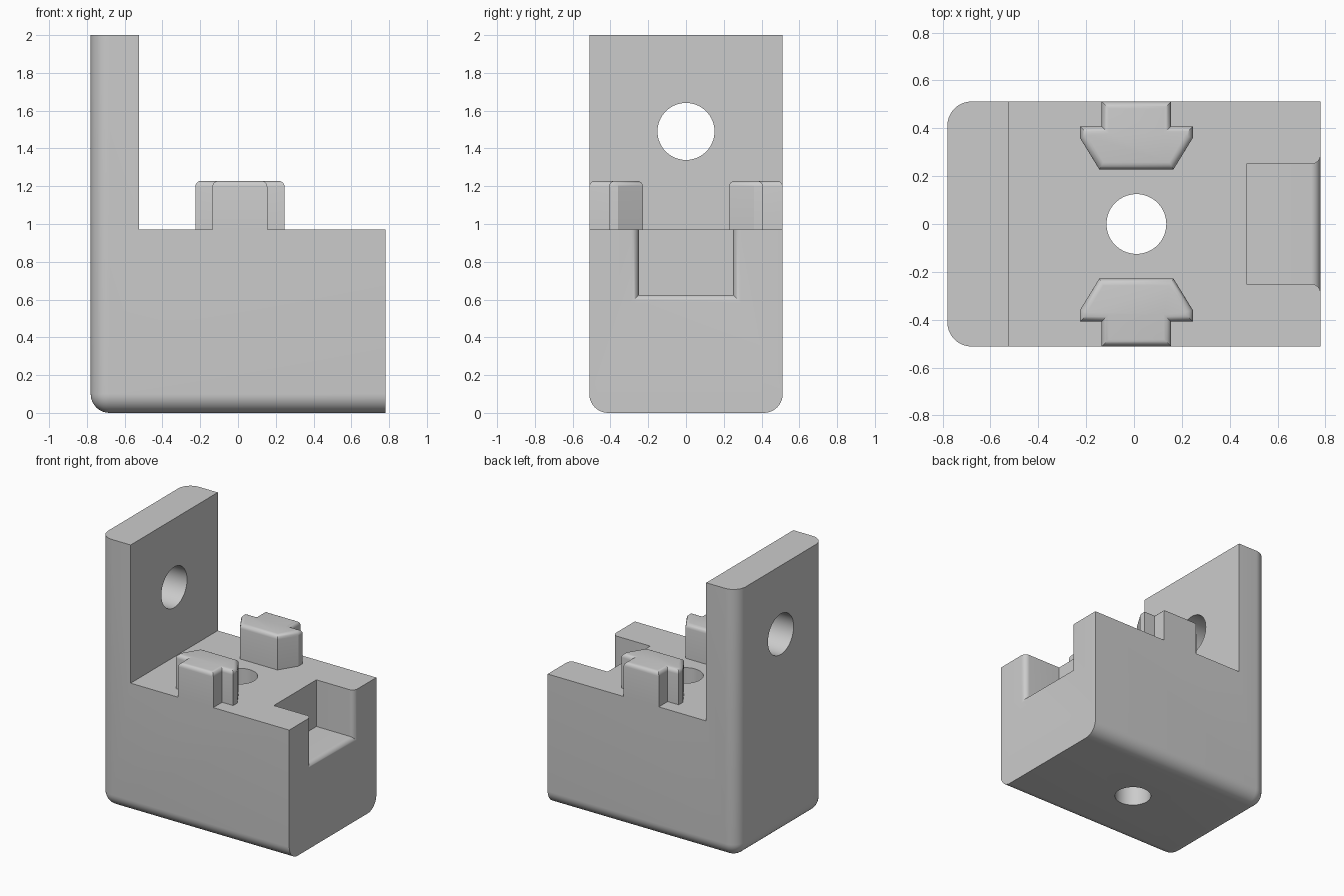
import bpy, bmesh, math
from mathutils import Matrix

if "Cube" in bpy.data.objects:
    bpy.data.objects.remove(bpy.data.objects["Cube"], do_unlink=True)

grey = bpy.data.materials.new("plain grey")
grey.use_nodes = True
COLOUR = (0.6, 0.6, 0.6, 1)
grey.diffuse_color = COLOUR
grey.node_tree.nodes["Principled BSDF"].inputs["Base Color"].default_value = COLOUR

LENGTH, WIDTH = 0.78, 0.512      # half sizes
DECK, CLIP_TOP = 0.972, 1.228
MID = 0.01                       # x of the clips and the deck hole


def finish(bm, name):
    bmesh.ops.recalc_face_normals(bm, faces=bm.faces)
    mesh = bpy.data.meshes.new(name)
    bm.to_mesh(mesh)
    bm.free()
    mesh.materials.append(grey)
    obj = bpy.data.objects.new(name, mesh)
    bpy.context.collection.objects.link(obj)
    return obj


def extrude(points, vector):
    bm = bmesh.new()
    face = bm.faces.new([bm.verts.new(p) for p in points])
    new = bmesh.ops.extrude_face_region(bm, geom=[face], use_keep_orig=True)["geom"]
    bmesh.ops.translate(bm, vec=vector, verts=[v for v in new if isinstance(v, bmesh.types.BMVert)])
    return bm


def round_edges(bm, radius, segments, rule):
    edges = [e for e in bm.edges if rule(*(v.co for v in e.verts))]
    bmesh.ops.bevel(bm, geom=edges, offset=radius, segments=segments,
                    profile=0.5, affect='EDGES', clamp_overlap=False)


def combine(target, tool, operation):
    mod = target.modifiers.new(tool.name, 'BOOLEAN')
    mod.operation, mod.solver, mod.object = operation, 'EXACT', tool
    bpy.context.view_layer.objects.active = target
    bpy.ops.object.modifier_apply(modifier=mod.name)
    bpy.data.objects.remove(tool, do_unlink=True)


def drill(target, name, radius, matrix):
    bm = bmesh.new()
    bmesh.ops.create_cone(bm, cap_ends=True, segments=64, radius1=radius,
                          radius2=radius, depth=3, matrix=matrix)
    combine(target, finish(bm, name), 'DIFFERENCE')


# L-shaped body with a tall wall at -x
outline = [(-LENGTH, 0), (LENGTH, 0), (LENGTH, DECK), (-0.525, DECK), (-0.525, 2), (-LENGTH, 2)]
body_bm = extrude([(x, -WIDTH, z) for x, z in outline], (0, 2 * WIDTH, 0))


def outer_edge(a, b):
    wall_side = max(a.x, b.x) < -0.7
    on_floor = max(a.z, b.z) < 0.01
    along_x = abs(a.x - b.x) > 1
    upright = abs(a.z - b.z) > 1
    return (wall_side and (upright or on_floor)) or (on_floor and along_x)


round_edges(body_bm, 0.1, 10, outer_edge)
body = finish(body_bm, "bracket_body")

# End pocket, flaring outwards in a rounded mouth
R = 0.04
sections = [(0.47, 0)]
for i in range(9):
    a = math.pi / 2 * i / 8
    sections.append((LENGTH - R + R * math.sin(a), R * (1 - math.cos(a))))
sections.append((LENGTH + 0.1, R))
bm = bmesh.new()
rings = []
for x, flare in sections:
    w, low = 0.25 + flare, 0.625 - flare
    rings.append([bm.verts.new((x, y, z)) for y, z in ((-w, low), (w, low), (w, 1.2), (-w, 1.2))])
for r1, r2 in zip(rings, rings[1:]):
    for k in range(4):
        n = (k + 1) % 4
        bm.faces.new((r1[k], r1[n], r2[n], r2[k]))
bm.faces.new(rings[0])
bm.faces.new(rings[-1])
combine(body, finish(bm, "pocket_cutter"), 'DIFFERENCE')

# Deck hole and wall hole
drill(body, "deck_hole_cutter", 0.125, Matrix.Translation((MID, 0, 0.5)))
drill(body, "wall_hole_cutter", 0.151,
      Matrix.Translation((-1, 0, 1.49)) @ Matrix.Rotation(math.pi / 2, 4, 'Y'))

# Pair of arrow-headed clips, flush with the sides
half = [(0.145, WIDTH), (0.145, 0.408), (0.236, 0.408), (0.236, 0.36), (0.155, 0.228)]
plan = half + [(-x, y) for x, y in reversed(half)]
for side, name in ((-1, "front_clip"), (1, "back_clip")):
    clip_bm = extrude([(MID + x, side * y, DECK - 0.1) for x, y in plan], (0, 0, CLIP_TOP - DECK + 0.1))
    round_edges(clip_bm, 0.03, 5, lambda a, b: min(a.z, b.z) > CLIP_TOP - 0.01)
    combine(body, finish(clip_bm, name), 'UNION')

# Smooth rounding with crisp edges
bpy.ops.object.select_all(action='DESELECT')
body.select_set(True)
bpy.context.view_layer.objects.active = body
bpy.ops.object.shade_smooth_by_angle(angle=math.radians(30))
